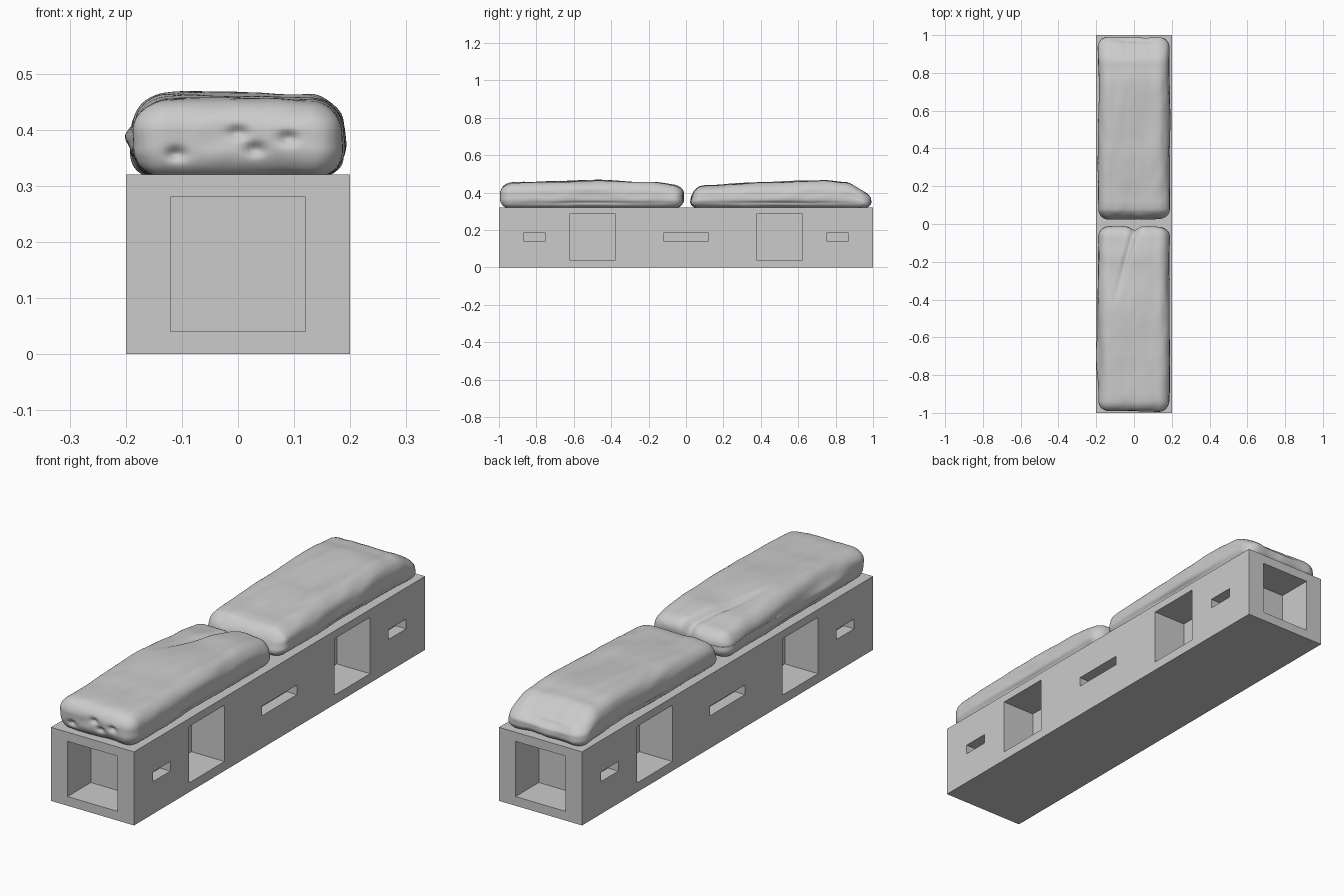
import bpy, bmesh, math
from mathutils import Vector, noise

if "Cube" in bpy.data.objects:
    bpy.data.objects.remove(bpy.data.objects["Cube"])

grey = bpy.data.materials.new("stone_grey")
grey.diffuse_color = (0.6, 0.6, 0.6, 1)
grey.use_nodes = True
grey.node_tree.nodes["Principled BSDF"].inputs["Base Color"].default_value = grey.diffuse_color


def new_object(name, bm):
    mesh = bpy.data.meshes.new(name)
    bm.to_mesh(mesh)
    bm.free()
    ob = bpy.data.objects.new(name, mesh)
    bpy.context.collection.objects.link(ob)
    mesh.materials.append(grey)
    return ob


def add_box(bm, centre, size):
    verts = bmesh.ops.create_cube(bm, size=1)["verts"]
    for v in verts:
        v.co = Vector([c + s * p for c, s, p in zip(centre, size, v.co)])


# Concrete block
bm = bmesh.new()
add_box(bm, (0, 0, 0.16), (0.4, 2, 0.32))
block = new_object("concrete_block", bm)

# Pockets: one per end, two large ones and three slots on each side
bm = bmesh.new()
for s in (-1, 1):
    add_box(bm, (0, s, 0.16), (0.24, 0.32, 0.24))
    for y in (-0.5, 0.5):
        add_box(bm, (s * 0.2, y, 0.163), (0.32, 0.244, 0.245))
    for y, width in ((-0.81, 0.12), (0, 0.24), (0.81, 0.12)):
        add_box(bm, (s * 0.2, y, 0.162), (0.1, width, 0.042))
cutter = new_object("pocket_cutter", bm)
cutter.hide_render = True
mod = block.modifiers.new("pockets", "BOOLEAN")
mod.object = cutter
mod.operation = "DIFFERENCE"
mod.solver = "EXACT"
bpy.context.view_layer.objects.active = block
bpy.ops.object.modifier_apply(modifier=mod.name)
bpy.data.objects.remove(cutter)


def interpolate(points, y):
    for (a, za), (b, zb) in zip(points, points[1:]):
        if y <= b:
            t = max(0, (y - a) / (b - a))
            t = t * t * (3 - 2 * t)
            return za + (zb - za) * t
    return points[-1][1]


def bump(*offsets):
    return math.exp(-sum(o * o for o in offsets))


BASE = 0.316


def sandbag(name, y0, y1, tops, detail):
    """Rounded cushion whose height follows tops, then made lumpy."""
    half = Vector((0.19, (y1 - y0) / 2, 0.074))
    rad = Vector((0.06, 0.055, 0.06))
    bm = bmesh.new()
    bmesh.ops.create_cube(bm, size=2)
    bmesh.ops.subdivide_edges(bm, edges=bm.edges[:], cuts=63, use_grid_fill=True)
    for v in bm.verts:
        # rounded box, with more points near the edges
        q, d = Vector(), Vector()
        for i in range(3):
            p = half[i] * math.sin(v.co[i] * math.pi / 2)
            inner = half[i] - rad[i]
            q[i] = max(-inner, min(inner, p))
            d[i] = (p - q[i]) / rad[i]
        d.normalize()
        p = q + Vector([a * b for a, b in zip(d, rad)])
        h = (p.z + half.z) / (2 * half.z)
        p.y += (y0 + y1) / 2
        # height profile and slight taper
        p.z = BASE + h * (interpolate(tops, p.y) - BASE)
        p.x *= 1.02 - 0.05 * h
        # tucked seam low on the sides
        p.x *= 1 - 0.03 * bump((p.z - 0.345) / 0.008, (p.y - (y0 + y1) / 2) / 0.3)
        # broad lumps stretched along the bag
        n = noise.noise(Vector((p.x * 9, p.y * 4 + 3, p.z * 12)))
        n += 0.4 * noise.noise(Vector((p.x * 22, p.y * 11, p.z * 25 + 7)))
        p += d * n * 0.006
        v.co = p + detail(p, d)
    ob = new_object(name, bm)
    for poly in ob.data.polygons:
        poly.use_smooth = True
    return ob


def front_detail(p, d):
    move = Vector()
    # diagonal fold at the inner end, with a lower lobe on the left
    if d.z > 0 and p.y > -0.5:
        fade = min(1, max(0, (p.y + 0.45) / 0.25))
        x = p.x - (0.01 + 0.27 * p.y)
        move.z -= fade * (0.014 * bump(x / 0.016) + 0.010 / (1 + math.exp(x / 0.008)))
    # notch in the inner end
    if p.y > -0.12:
        move.y -= 0.02 * bump((p.x - 0.005) / 0.025, (p.y + 0.01) / 0.06)
    # small pits in the front end
    if d.y < -0.3:
        for x, z in ((0, 0.395), (0.09, 0.385), (0.03, 0.365), (-0.11, 0.357)):
            move.y += 0.014 * bump((p.x - x) / 0.016, (p.z - z) / 0.012)
    # bulge on the left side
    if d.x < -0.3:
        move.x -= 0.014 * bump((p.z - 0.388) / 0.018, (p.y + 0.7) / 0.12)
    return move


def back_detail(p, d):
    move = Vector()
    # shallow crease across the far end
    if d.y > 0:
        move.y -= 0.012 * bump((p.z - 0.385) / 0.012, p.x / 0.11)
    # shallow trough along the top
    if d.z > 0:
        move.z -= 0.005 * bump((p.x - 0.06) / 0.04, (p.y - 0.35) / 0.3)
    # sagging inner end
    if d.y < 0:
        move.y += 0.025 * max(0, p.z - 0.34) / 0.1 * -d.y
    return move


# Two sandbags lying end to end on the block
sandbag("front_sandbag", -0.993, -0.012,
        ((-1, 0.447), (-0.9, 0.455), (-0.5, 0.465), (-0.2, 0.458), (0, 0.435)), front_detail)
sandbag("back_sandbag", 0.02, 0.988,
        ((0.02, 0.425), (0.12, 0.438), (0.4, 0.455), (0.75, 0.465), (0.85, 0.455), (0.98, 0.40)),
        back_detail)
